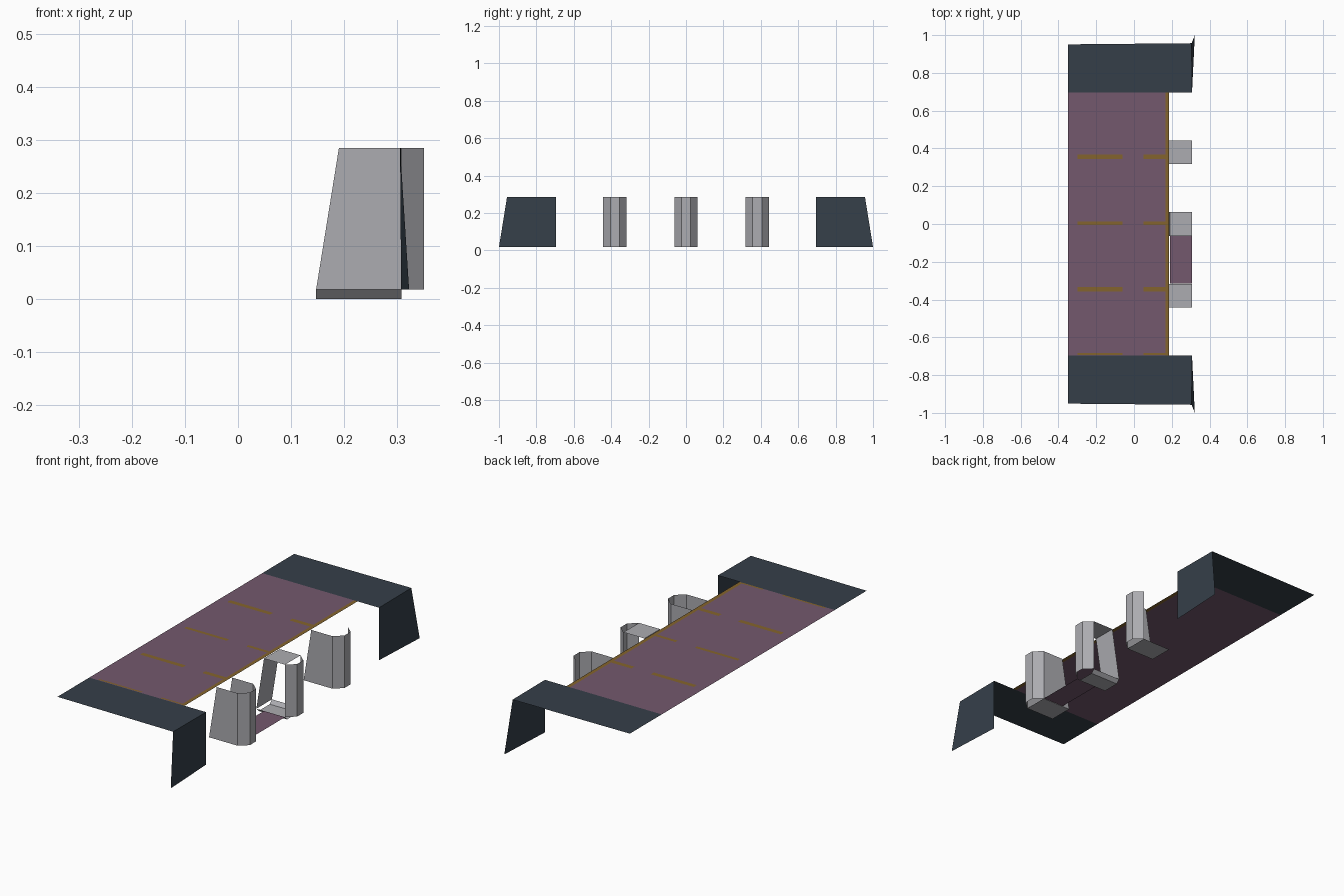
import bpy

if "Cube" in bpy.data.objects:
    bpy.data.objects.remove(bpy.data.objects["Cube"])


def material(name, r, g, b):
    """Flat material from 0-255 display values."""
    def lin(c):
        c /= 255
        return c / 12.92 if c <= 0.04045 else ((c + 0.055) / 1.055) ** 2.4
    m = bpy.data.materials.new(name)
    m.diffuse_color = (lin(r), lin(g), lin(b), 1)
    m.use_nodes = True
    m.node_tree.nodes["Principled BSDF"].inputs["Base Color"].default_value = m.diffuse_color
    return m


GREY = material("light grey", 172, 172, 177)
NAVY = material("dark slate", 53, 63, 73)
PLUM = material("dusty plum", 116, 88, 109)
GOLD = material("dull gold", 132, 100, 45)

TOP, LOW = 0.285, 0.018      # deck height and pillar foot height
X_IN, X_FOOT, X_MID, X_OUT = 0.19, 0.147, 0.308, 0.35


def sheet(name, mat, *polys):
    """One object from a few open polygons."""
    verts, faces = [], []
    for p in polys:
        faces.append(list(range(len(verts), len(verts) + len(p))))
        verts += p
    me = bpy.data.meshes.new(name)
    me.from_pydata(verts, [], faces)
    me.materials.append(mat)
    ob = bpy.data.objects.new(name, me)
    bpy.context.collection.objects.link(ob)
    return ob


def flat(x0, x1, y0, y1, z):
    return [(x0, y0, z), (x1, y0, z), (x1, y1, z), (x0, y1, z)]


# Deck and its gold edging
sheet("deck", PLUM, flat(-0.35, 0.166, -0.695, 0.695, TOP))
sheet("deck_edge", GOLD, flat(0.166, 0.186, -0.695, 0.695, TOP))

# Gold seams lying on the deck
for i, (y, w) in enumerate([(0.355, 0.024), (0.005, 0.018), (-0.345, 0.024), (-0.688, 0.01)]):
    sheet(f"deck_seam_{i + 1}", GOLD,
          flat(-0.30, -0.06, y - w / 2, y + w / 2, TOP + 0.001),
          flat(0.05, 0.166, y - w / 2, y + w / 2, TOP + 0.001))

# End wings: a flat roof and a flared vertical panel on each end
for side, s in (("front", -1), ("back", 1)):
    roof = [(-0.35, s * 0.695, TOP), (0.307, s * 0.695, TOP),
            (0.305, s * 0.957, TOP), (-0.35, s * 0.951, TOP)]
    panel = [(0.307, s * 0.695, TOP), (0.307, s * 0.695, LOW),
             (0.322, s * 1.0, LOW), (0.305, s * 0.957, TOP)]
    if s < 0:
        roof.reverse()
        panel.reverse()
    sheet(side + "_wing", NAVY, roof, panel)


def pillar(name, yc, sides, extra=()):
    """Chamfered outer column with optional tapered side panels."""
    path = [(X_MID, -0.0625), (X_OUT, -0.025), (X_OUT, 0.025), (X_MID, 0.0625)]
    polys = []
    for (xa, ya), (xb, yb) in zip(path, path[1:]):
        polys.append([(xa, yc + ya, LOW), (xb, yc + yb, LOW),
                      (xb, yc + yb, TOP), (xa, yc + ya, TOP)])
    for s in sides:
        y = yc + s * 0.0625
        p = [(X_FOOT, y, LOW), (X_MID, y, LOW), (X_MID, y, TOP), (X_IN, y, TOP)]
        polys.append(p if s < 0 else p[::-1])
    return sheet(name, GREY, *polys, *extra)


def foot(yc):
    return flat(X_FOOT, X_MID, yc - 0.0625, yc + 0.0625, LOW)[::-1]


# Outer pillars
pillar("front_pillar", -0.38, (-1, 1), [foot(-0.38)])
pillar("back_pillar", 0.38, (-1,), [foot(0.38)])

# Middle pillar: open ring with cap, sloping inner plate and tapered foot
W, N = 0.0625, 0.045
ring = [
    flat(X_IN, X_MID, -W, W, TOP),
    [(X_FOOT, W, LOW), (X_FOOT, -W, LOW), (X_IN, -W, TOP), (X_IN, W, TOP)],
    flat(X_FOOT, X_MID, -N, N, 0)[::-1],
    [(X_FOOT, -N, 0), (X_MID, -N, 0), (X_MID, -W, LOW), (X_FOOT, -W, LOW)],
    [(X_MID, N, 0), (X_FOOT, N, 0), (X_FOOT, W, LOW), (X_MID, W, LOW)],
]
pillar("middle_pillar", 0, (), ring)

# Floor plate between the front and middle pillars
sheet("floor_plate", PLUM, flat(X_IN, X_MID, -0.315, -0.0625, LOW))
